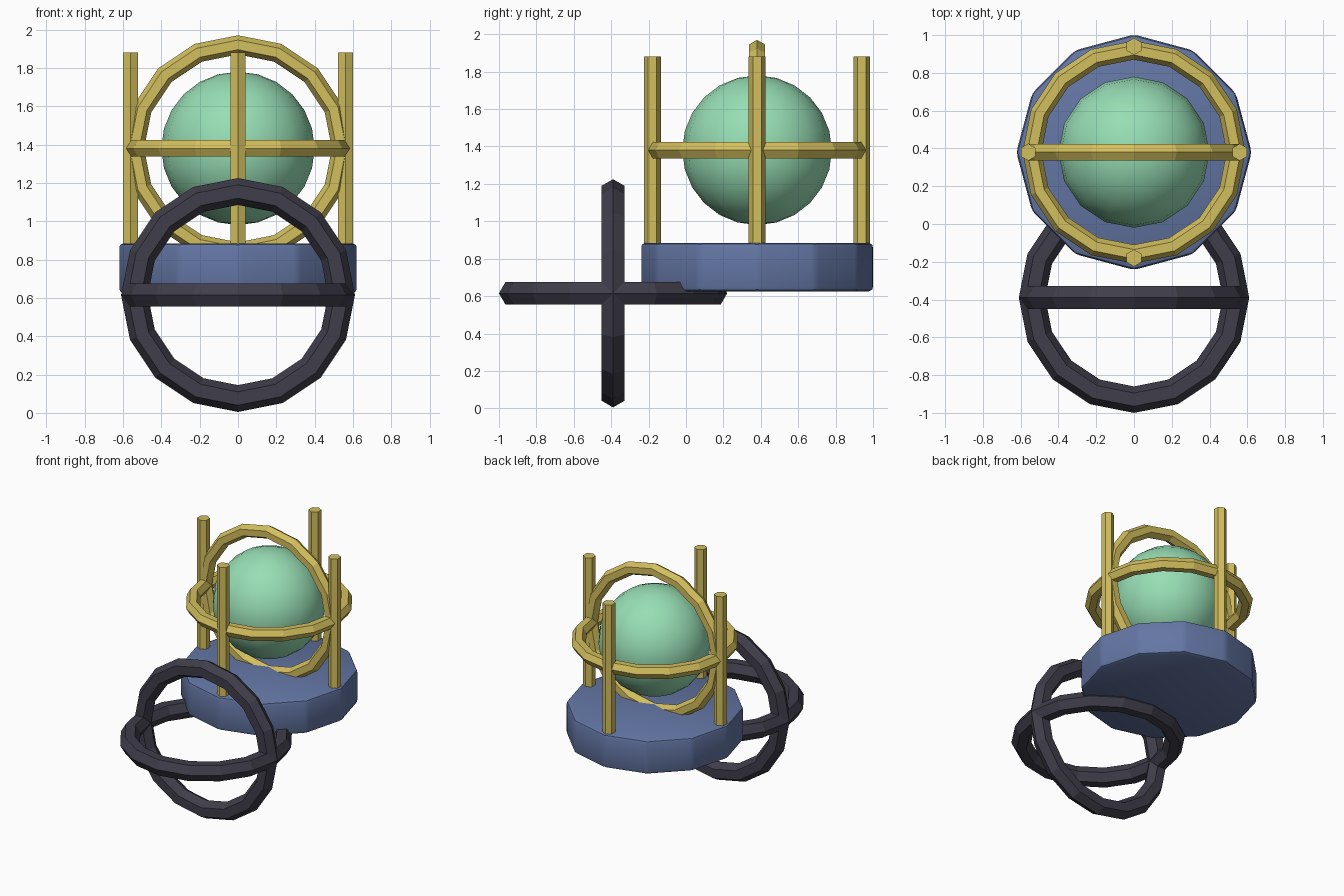
import bpy, math
from math import pi, sin, cos, radians

cube = bpy.data.objects.get("Cube")
if cube:
    bpy.data.objects.remove(cube, do_unlink=True)


def material(name, rgb):
    mat = bpy.data.materials.new(name)
    mat.use_nodes = True
    colour = (*rgb, 1)
    mat.diffuse_color = colour
    mat.node_tree.nodes["Principled BSDF"].inputs["Base Color"].default_value = colour
    return mat


gold = material("gold", (0.65, 0.52, 0.11))
green = material("mint green", (0.31, 0.73, 0.46))
blue = material("slate blue", (0.125, 0.18, 0.37))
dark = material("dark charcoal", (0.05, 0.047, 0.068))


def finish(name, mat):
    obj = bpy.context.object
    obj.name = name
    obj.data.materials.append(mat)
    return obj


def ring(name, centre, tube, mat, upright):
    # Faceted hoop with a six-sided tube
    bpy.ops.mesh.primitive_torus_add(
        major_segments=16, minor_segments=6, major_radius=0.54, minor_radius=tube,
        location=centre, rotation=(pi / 2 if upright else 0, 0, 0))
    finish(name, mat)
    bpy.ops.object.shade_flat()


core = (0, 0.38, 1.38)
hoops = (0, -0.39, 0.615)

# Dark crossed hoops at the front
ring("dark_upright_ring", hoops, 0.07, dark, True)
ring("dark_level_ring", hoops, 0.07, dark, False)

# Gold crossed hoops around the ball
ring("gold_upright_ring", core, 0.05, gold, True)
ring("gold_level_ring", core, 0.05, gold, False)

# Ball
bpy.ops.mesh.primitive_uv_sphere_add(segments=16, ring_count=12, radius=0.4, location=core)
finish("ball", green)
bpy.ops.object.shade_smooth()

# Twelve-sided base with softened edges
bpy.ops.mesh.primitive_cylinder_add(vertices=12, radius=0.623, depth=0.26,
                                    location=(0, 0.38, 0.755))
base = finish("base", blue)
bevel = base.modifiers.new("soft edges", "BEVEL")
bevel.width = 0.025
bevel.segments = 2
bevel.limit_method = "ANGLE"
bevel.angle_limit = radians(20)
bpy.ops.object.modifier_apply(modifier=bevel.name)
bpy.ops.object.shade_smooth_by_angle(angle=radians(30))

# Four hexagonal posts
for i, side in enumerate(("left", "back", "right", "front")):
    a = i * pi / 2
    bpy.ops.mesh.primitive_cylinder_add(
        vertices=6, radius=0.045, depth=1.0,
        location=(0.56 * cos(a), 0.38 + 0.56 * sin(a), 1.38))
    finish(side + "_post", gold)
